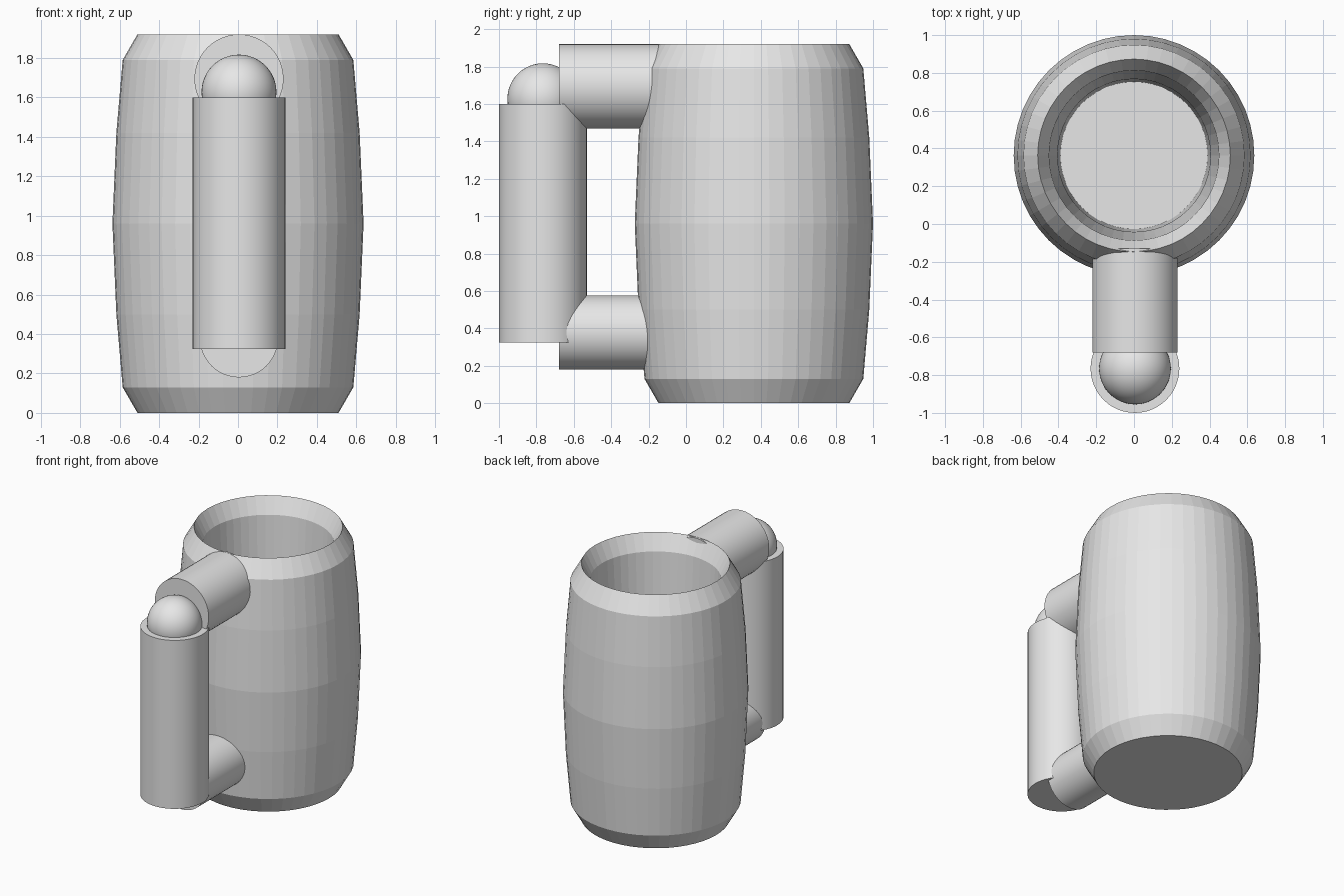
import bpy, bmesh, math
from mathutils import Matrix, Vector

if "Cube" in bpy.data.objects:
    bpy.data.objects.remove(bpy.data.objects["Cube"])

SIDES = 48
CX = 0.005          # handle sits a hair right of centre

grey = bpy.data.materials.new("plain_grey")
grey.diffuse_color = (0.8, 0.8, 0.8, 1)
grey.use_nodes = True
grey.node_tree.nodes["Principled BSDF"].inputs["Base Color"].default_value = grey.diffuse_color


def finish(name, bm):
    bmesh.ops.recalc_face_normals(bm, faces=bm.faces)
    me = bpy.data.meshes.new(name)
    bm.to_mesh(me)
    bm.free()
    me.materials.append(grey)
    ob = bpy.data.objects.new(name, me)
    bpy.context.collection.objects.link(ob)
    return ob


def lathe(name, profile, centre):
    """Spin an (r, z) profile and cap both of its ends."""
    bm = bmesh.new()
    rings = []
    for r, z in profile:
        rings.append([bm.verts.new((centre[0] + r * math.cos(a), centre[1] + r * math.sin(a), z))
                      for a in (2 * math.pi * i / SIDES for i in range(SIDES))])
    for lo, hi in zip(rings, rings[1:]):
        for i in range(SIDES):
            j = (i + 1) % SIDES
            bm.faces.new((lo[i], lo[j], hi[j], hi[i]))
    bm.faces.new(rings[0])
    bm.faces.new(rings[-1])
    return finish(name, bm)


def arm(name, z, r, y0, y1):
    """Cylinder lying along y."""
    bm = bmesh.new()
    m = Matrix.Translation(Vector((CX, (y0 + y1) / 2, z))) @ Matrix.Rotation(math.pi / 2, 4, 'X')
    bmesh.ops.create_cone(bm, cap_ends=True, segments=SIDES, radius1=r, radius2=r,
                          depth=y1 - y0, matrix=m)
    return finish(name, bm)


# Barrel-shaped mug body: outside going up, then the inner wall down to the floor
lathe("mug_body", [(0.51, 0), (0.585, 0.13), (0.617, 0.5), (0.637, 0.96), (0.617, 1.42),
                   (0.585, 1.79), (0.51, 1.92),
                   (0.45, 1.80), (0.43, 1.42), (0.405, 0.96), (0.39, 0.13)], (0, 0.363))

# Handle: two horizontal arms, a vertical grip and a thumb knob
arm("handle_upper_arm", 1.694, 0.226, -0.68, -0.13)
arm("handle_lower_arm", 0.378, 0.198, -0.68, -0.13)
lathe("handle_grip", [(0.235, 0.325), (0.235, 1.6)], (CX, -0.765))

bm = bmesh.new()
bmesh.ops.create_uvsphere(bm, u_segments=SIDES, v_segments=24, radius=0.19,
                          matrix=Matrix.Translation((CX, -0.765, 1.627)))
knob = finish("thumb_knob", bm)
knob.data.shade_smooth()

# Smooth round the handle, keeping its end edges sharp
for name in ("handle_upper_arm", "handle_lower_arm", "handle_grip"):
    ob = bpy.data.objects[name]
    bpy.ops.object.select_all(action='DESELECT')
    ob.select_set(True)
    bpy.context.view_layer.objects.active = ob
    bpy.ops.object.shade_smooth_by_angle(angle=math.radians(30))
